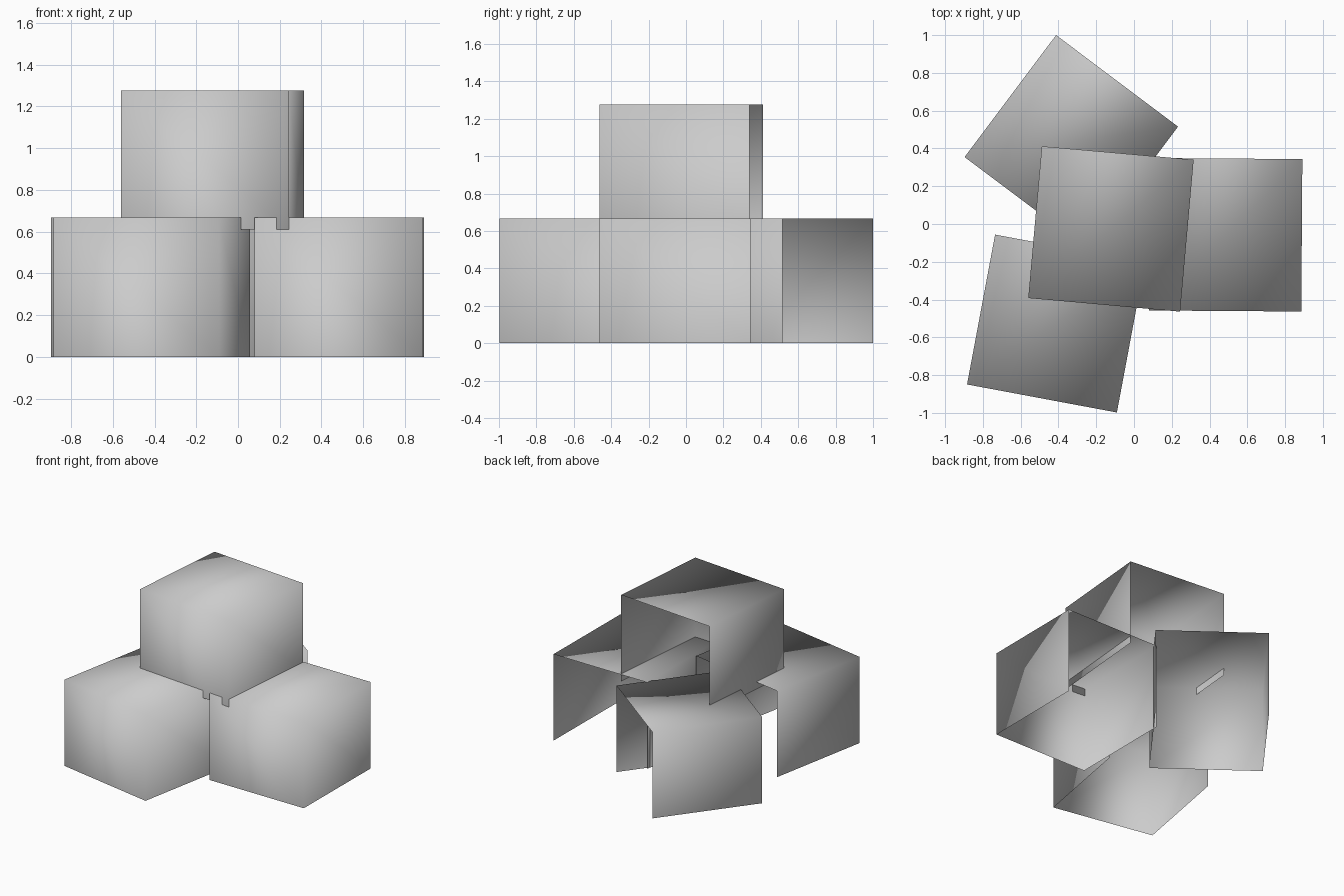
import bpy
import bmesh
from math import radians
from mathutils import Matrix

if "Cube" in bpy.data.objects:
    bpy.data.objects.remove(bpy.data.objects["Cube"], do_unlink=True)

SIDE, HEIGHT = 0.807, 0.667

grey = bpy.data.materials.new("plain_grey")
grey.use_nodes = True
colour = (0.6, 0.6, 0.6, 1)
grey.diffuse_color = colour
grey.node_tree.nodes["Principled BSDF"].inputs["Base Color"].default_value = colour


def open_box(name, x, y, base, turn):
    """Thin-walled box without a floor or a back wall, softly shaded."""
    bm = bmesh.new()
    bmesh.ops.create_cube(bm, size=1)
    bm.normal_update()
    gone = [f for f in bm.faces if f.normal.z < -0.5 or f.normal.y > 0.5]
    bmesh.ops.delete(bm, geom=gone, context="FACES")
    bmesh.ops.transform(bm, verts=bm.verts, matrix=Matrix.Diagonal((SIDE, SIDE, HEIGHT, 1)))
    for face in bm.faces:
        face.smooth = True
    mesh = bpy.data.meshes.new(name)
    bm.to_mesh(mesh)
    bm.free()
    mesh.materials.append(grey)
    box = bpy.data.objects.new(name, mesh)
    box.location = (x, y, base + HEIGHT / 2)
    box.rotation_euler.z = radians(turn)
    bpy.context.collection.objects.link(box)


# Three boxes on the ground
open_box("right_box", 0.485, -0.057, 0, -0.4)
open_box("front_box", -0.413, -0.527, 0, -10.6)
open_box("back_box", -0.332, 0.435, 0, -36.9)
# One box stacked on top, sunk slightly into the others
open_box("top_box", -0.122, -0.026, 0.61, -5.1)
